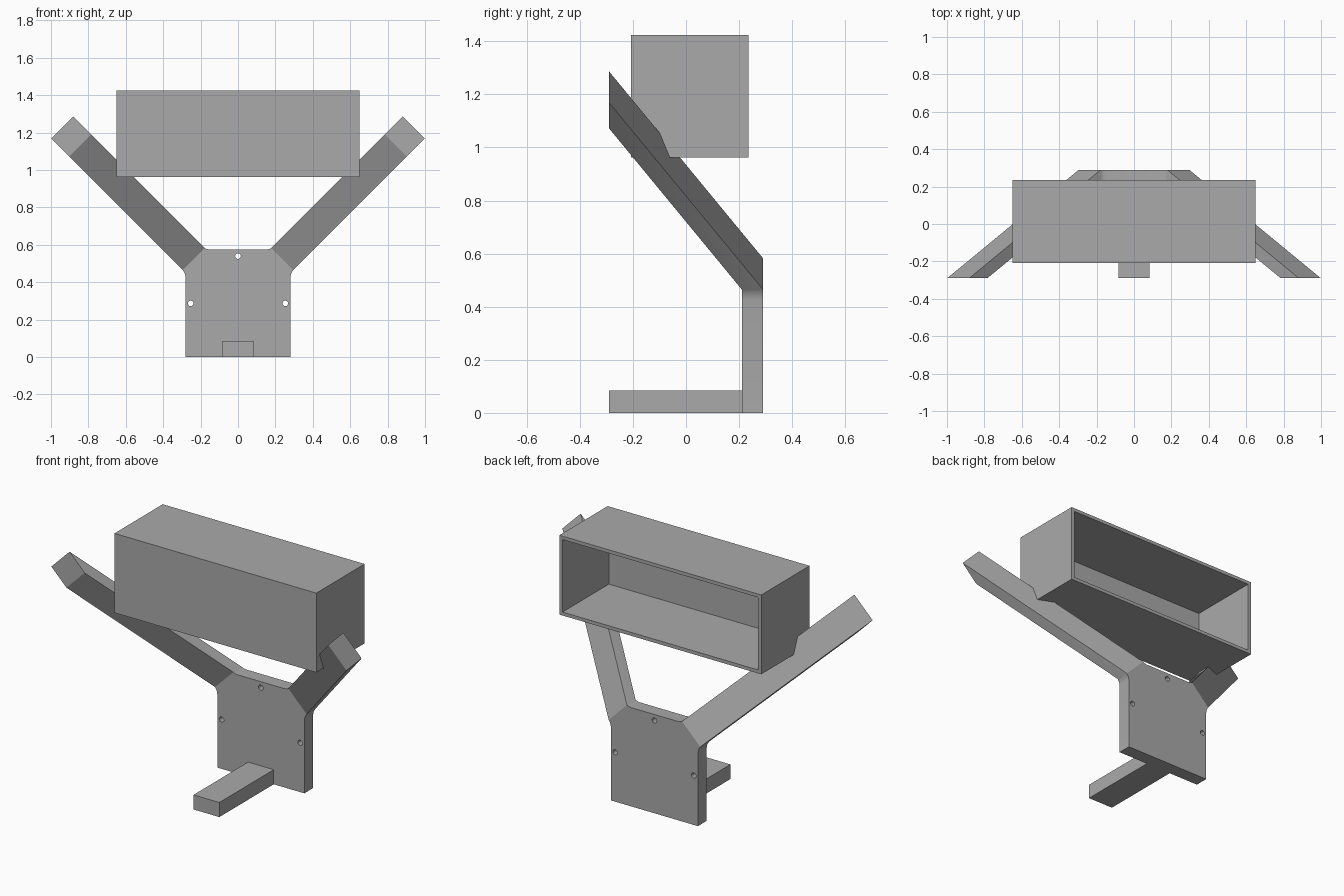
import bpy, bmesh, math
from mathutils import Vector, Matrix

if "Cube" in bpy.data.objects:
    bpy.data.objects.remove(bpy.data.objects["Cube"])

grey = bpy.data.materials.new("plain grey")
grey.diffuse_color = (0.40, 0.40, 0.40, 1)
grey.use_nodes = True
grey.node_tree.nodes["Principled BSDF"].inputs["Base Color"].default_value = grey.diffuse_color


def finish(name, bm):
    bmesh.ops.recalc_face_normals(bm, faces=bm.faces[:])
    mesh = bpy.data.meshes.new(name)
    bm.to_mesh(mesh)
    bm.free()
    mesh.materials.append(grey)
    ob = bpy.data.objects.new(name, mesh)
    bpy.context.collection.objects.link(ob)
    return ob


def add_box(bm, lo, hi):
    lo, hi = Vector(lo), Vector(hi)
    m = Matrix.Translation((lo + hi) / 2) @ Matrix.Diagonal((*(hi - lo), 1))
    bmesh.ops.create_cube(bm, size=1, matrix=m)


def cut(ob, bm):
    tool = finish("cutter", bm)
    tool.hide_render = True
    mod = ob.modifiers.new("cut", 'BOOLEAN')
    mod.operation, mod.solver, mod.object = 'DIFFERENCE', 'EXACT', tool
    bpy.context.view_layer.objects.active = ob
    bpy.ops.object.modifier_apply(modifier=mod.name)
    bpy.data.objects.remove(tool)


# Bracket: back plate outline, mirrored, with both shoulders pulled out into arms
FRONT, BACK, TIP = 0.21, 0.29, -0.29
half = [(0.28, 0), (0.28, 0.425), (0.284, 0.446), (0.295, 0.465),
        (0.1775, 0.5825), (0.165, 0.577), (0.15, 0.575)]
outline = half + [(-x, z) for x, z in reversed(half)]
bm = bmesh.new()
front = [bm.verts.new((x, FRONT, z)) for x, z in outline]
back = [bm.verts.new((x, BACK, z)) for x, z in outline]
bm.faces.new(front)
bm.faces.new(back)
n = len(outline)
sides = [bm.faces.new((front[i], front[(i + 1) % n], back[(i + 1) % n], back[i]))
         for i in range(n)]
for face, side in ((sides[3], 1), (sides[n - 5], -1)):
    new = bmesh.ops.extrude_face_region(bm, geom=[face])["geom"]
    for v in (g for g in new if isinstance(g, bmesh.types.BMVert)):
        reach = 0.704 * (v.co.y - TIP) / (BACK - TIP)
        v.co = (v.co.x + side * reach, TIP, v.co.z + reach)
    if face.is_valid:
        bmesh.ops.delete(bm, geom=[face], context='FACES_ONLY')
bracket = finish("bracket", bm)

# Screw holes through the plate
bm = bmesh.new()
for x, z in ((0, 0.54), (-0.253, 0.287), (0.253, 0.287)):
    bmesh.ops.create_cone(
        bm, cap_ends=True, segments=20, radius1=0.015, radius2=0.015, depth=0.3,
        matrix=Matrix.Translation((x, 0.25, z)) @ Matrix.Rotation(math.pi / 2, 4, 'X'))
cut(bracket, bm)

# Keep the arms out of the tray's hollow
bm = bmesh.new()
add_box(bm, (-0.64, -0.20, 0.97), (0.64, 0.30, 1.415))
cut(bracket, bm)

# Tray: box open at the back with thin walls
bm = bmesh.new()
add_box(bm, (-0.65, -0.208, 0.962), (0.65, 0.236, 1.424))
tray = finish("tray", bm)
bm = bmesh.new()
add_box(bm, (-0.63, -0.19, 0.982), (0.63, 0.4, 1.404))
cut(tray, bm)

# Foot bar
bm = bmesh.new()
add_box(bm, (-0.083, TIP, 0), (0.083, FRONT, 0.085))
finish("foot", bm)

# Soft shading over the small fillets only
bpy.ops.object.select_all(action='DESELECT')
bracket.select_set(True)
bpy.context.view_layer.objects.active = bracket
bpy.ops.object.shade_smooth_by_angle(angle=math.radians(30))
